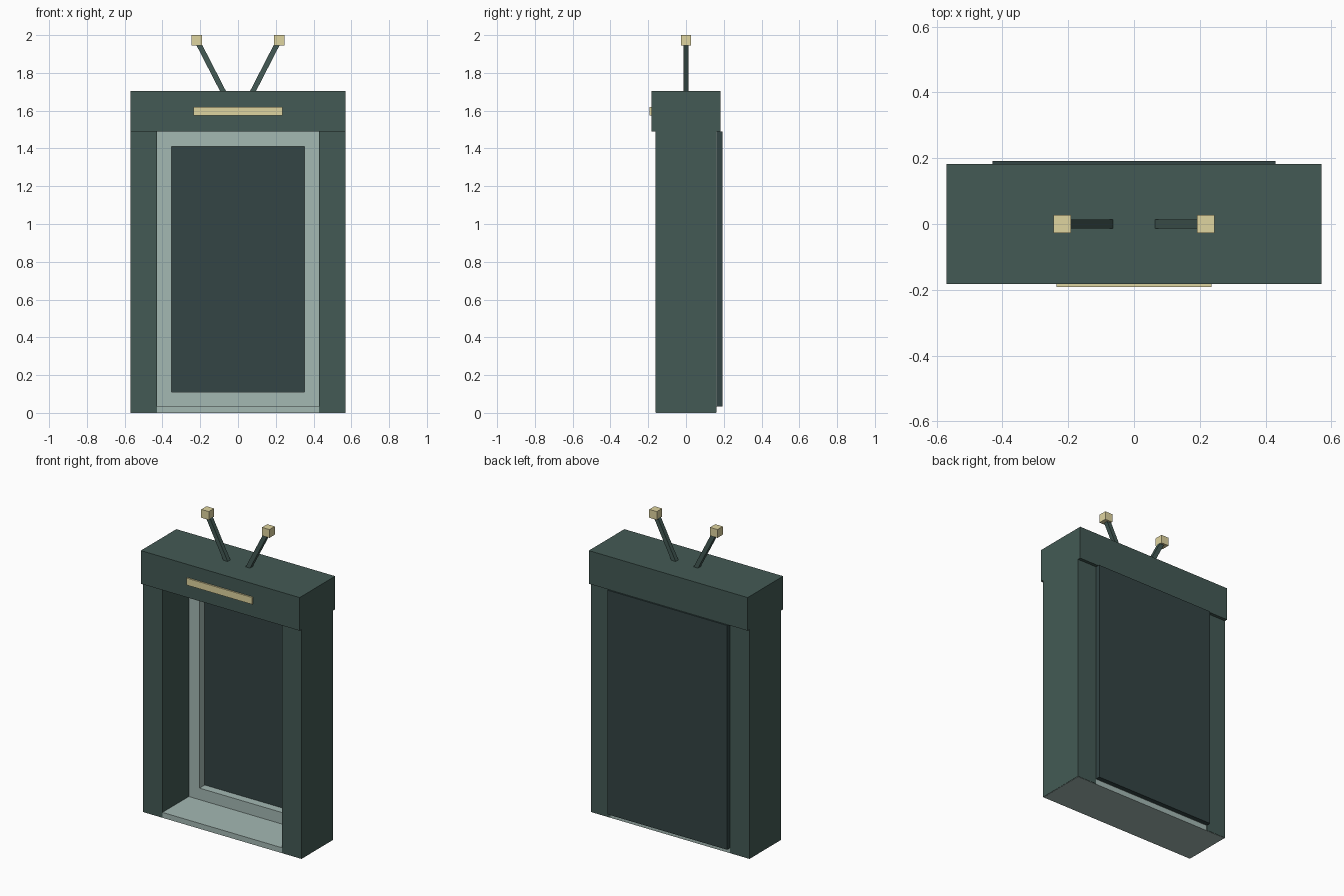
import bpy
import math

if "Cube" in bpy.data.objects:
    bpy.data.objects.remove(bpy.data.objects["Cube"])


def material(name, rgb):
    m = bpy.data.materials.new(name)
    m.diffuse_color = (*rgb, 1)
    m.use_nodes = True
    m.node_tree.nodes["Principled BSDF"].inputs["Base Color"].default_value = m.diffuse_color
    return m


GREEN = material("dark_green", (0.057, 0.102, 0.09))
PANEL = material("deep_green", (0.033, 0.058, 0.058))
PALE = material("pale_green", (0.37, 0.48, 0.45))
CREAM = material("cream", (0.74, 0.66, 0.35))


def box(name, x, y, z, mat):
    """Box from (min, max) ranges on each axis."""
    spans = (x, y, z)
    bpy.ops.mesh.primitive_cube_add(size=1, location=[(a + b) / 2 for a, b in spans])
    ob = bpy.context.object
    ob.name = name
    ob.scale = [b - a for a, b in spans]
    bpy.ops.object.transform_apply(location=False, rotation=False, scale=True)
    ob.data.materials.append(mat)
    return ob


# Cabinet shell: header, floor and back panel
box("header", (-0.57, 0.57), (-0.182, 0.182), (1.49, 1.705), GREEN)
box("floor", (-0.568, 0.568), (-0.16, 0.16), (0, 0.035), PALE)
box("back_panel", (-0.43, 0.43), (0.163, 0.192), (0.035, 1.49), PANEL)

# Light strip on the header
box("light_strip", (-0.236, 0.236), (-0.192, -0.17), (1.575, 1.62), CREAM)

# Pale frame in front of the back panel
FRAME_Y = (0.11, 0.163)
box("frame_bottom", (-0.43, 0.43), FRAME_Y, (0.035, 0.11), PALE)
box("frame_top", (-0.43, 0.43), FRAME_Y, (1.41, 1.49), PALE)

for s, side in ((-1, "left"), (1, "right")):
    # Side posts and frame uprights
    box(f"{side}_post", sorted((s * 0.43, s * 0.57)), (-0.162, 0.162), (0.002, 1.49), GREEN)
    box(f"{side}_frame_upright", sorted((s * 0.353, s * 0.43)), FRAME_Y, (0.11, 1.41), PALE)

    # Slanted antenna rod with a cube tip
    x0, z0, x1, z1 = 0.07, 1.685, 0.218, 1.973
    half = math.hypot(x1 - x0, z1 - z0) / 2
    rod = box(f"{side}_antenna", (-0.014, 0.014), (-0.014, 0.014), (-half, half), GREEN)
    rod.location = (s * (x0 + x1) / 2, 0, (z0 + z1) / 2)
    rod.rotation_euler.y = s * math.atan2(x1 - x0, z1 - z0)
    box(f"{side}_antenna_tip", sorted((s * 0.191, s * 0.245)), (-0.027, 0.027), (1.946, 2.0), CREAM)
